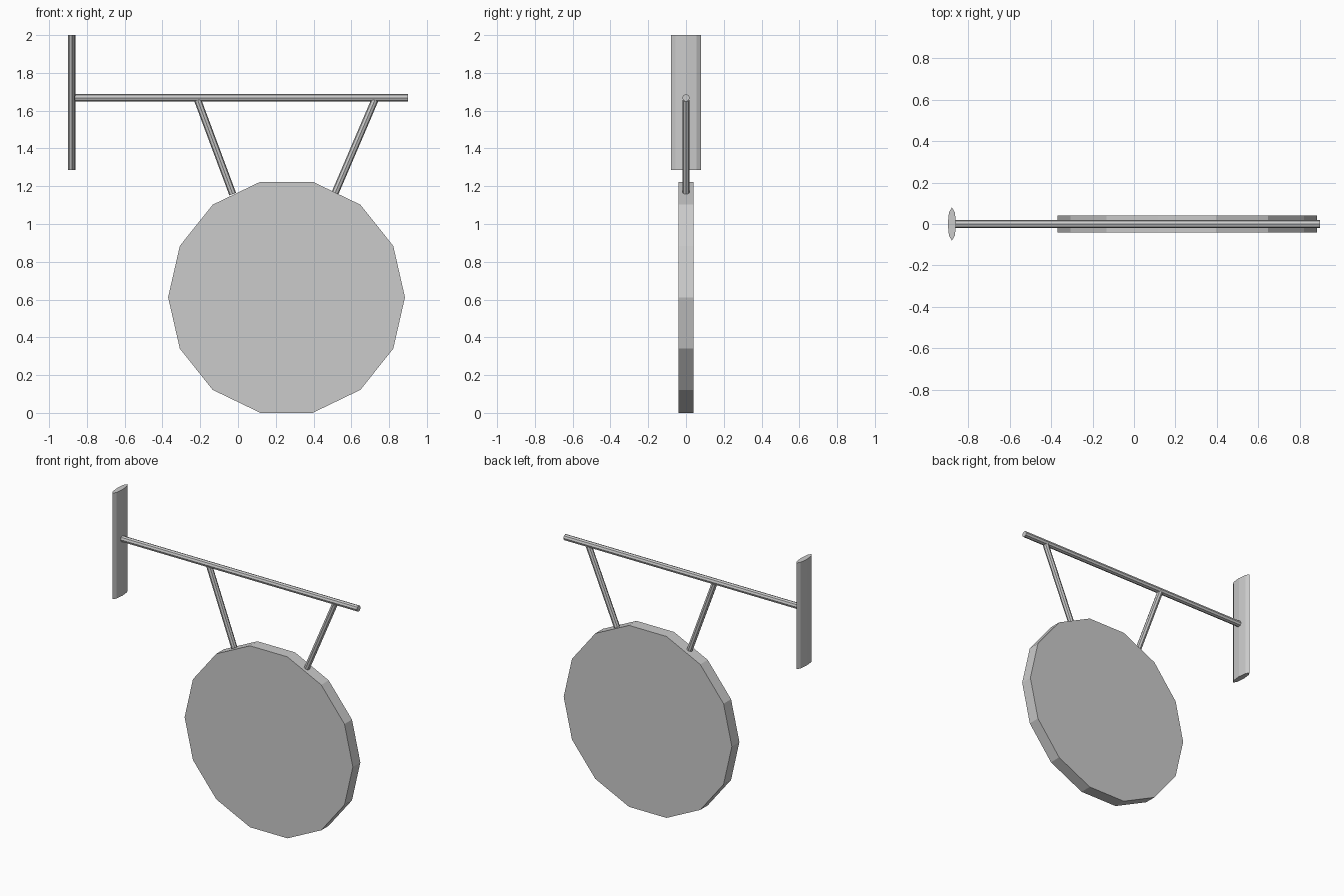
import bpy
from math import pi
from mathutils import Vector

if "Cube" in bpy.data.objects:
    bpy.data.objects.remove(bpy.data.objects["Cube"])


def prism(name, start, end, radius, sides, spin=0.0, scale=(1, 1)):
    """Straight flat-shaded prism running between two points."""
    a, b = Vector(start), Vector(end)
    axis = b - a
    bpy.ops.mesh.primitive_cylinder_add(vertices=sides, radius=radius, depth=axis.length)
    ob = bpy.context.object
    ob.name = ob.data.name = name
    for v in ob.data.vertices:
        p = v.co.copy()
        p.rotate(Vector((0, 0, 1)).rotation_difference(Vector((0, 0, 1))))
        v.co = p
    if spin:
        from mathutils import Matrix
        ob.data.transform(Matrix.Rotation(spin, 4, 'Z'))
    ob.data.transform(Vector((0, 0, 1)).rotation_difference(axis).to_matrix().to_4x4())
    ob.location = (a + b) / 2
    ob.scale = (scale[0], scale[1], 1)
    return ob


# Hanging sign board: 14-sided disc with vertices pointing left and right
prism("sign_board", (0.257, -0.04, 0.612), (0.257, 0.04, 0.612), 0.627, 14, spin=pi / 2)

# Wall plate: flattened eight-sided column
prism("wall_plate", (-0.88, 0, 1.285), (-0.88, 0, 2.0), 0.08, 8, scale=(0.25, 1))

# Horizontal arm
prism("arm", (-0.885, 0, 1.668), (0.9, 0, 1.668), 0.02, 8)

# Slanted hangers joining arm and board
for name, top, bottom in (("hanger_left", (-0.213, 0, 1.655), (-0.028, 0, 1.158)),
                          ("hanger_right", (0.724, 0, 1.655), (0.513, 0, 1.162))):
    prism(name, bottom, top, 0.019, 8)
